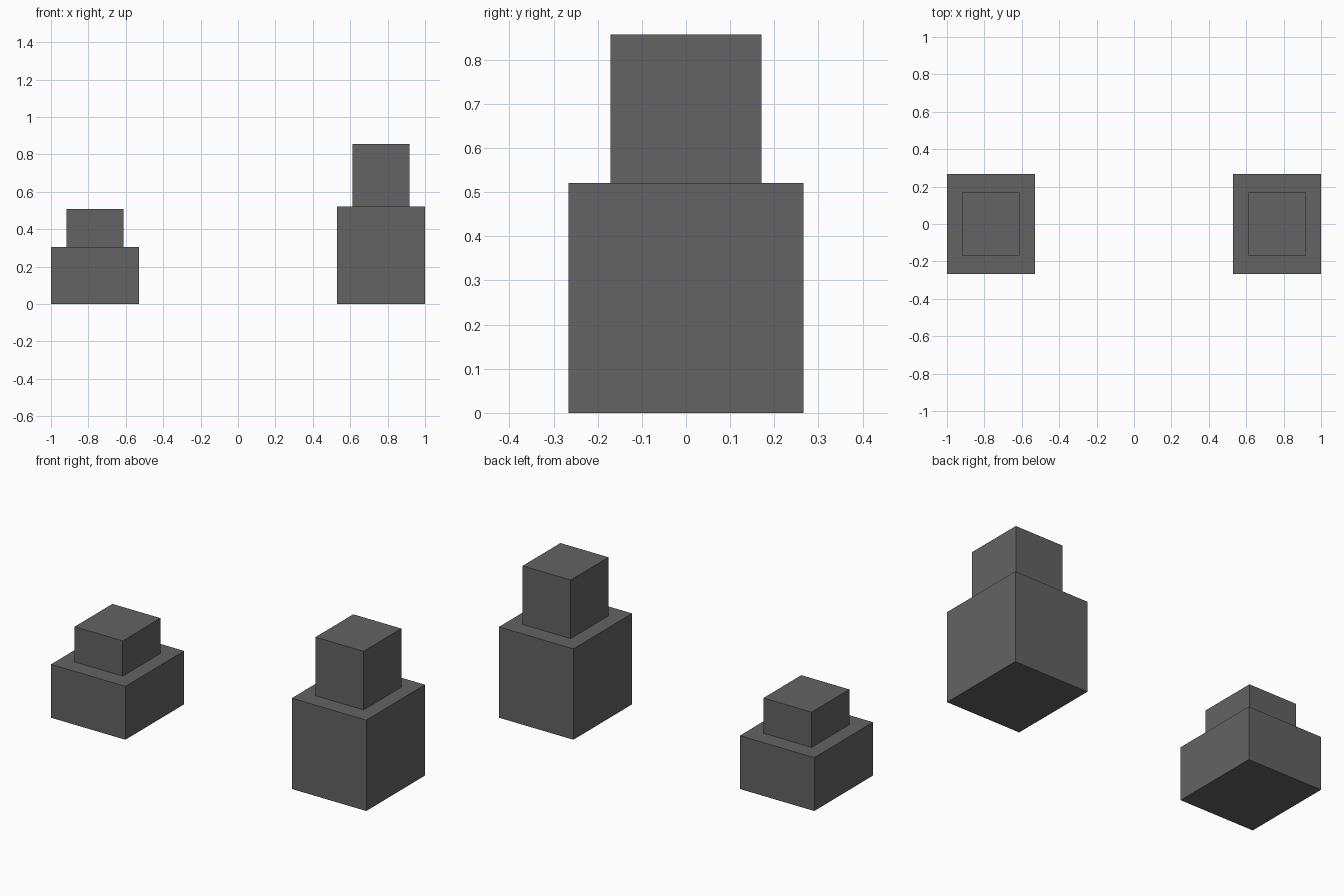
import bpy

if "Cube" in bpy.data.objects:
    bpy.data.objects.remove(bpy.data.objects["Cube"])

gray = bpy.data.materials.new("dark_gray")
gray.diffuse_color = (0.125, 0.125, 0.125, 1.0)
gray.use_nodes = True
gray.node_tree.nodes["Principled BSDF"].inputs["Base Color"].default_value = gray.diffuse_color


def block(name, x, z0, z1, width, depth):
    """Box centred on y = 0, spanning z0 to z1."""
    bpy.ops.mesh.primitive_cube_add(size=1, location=(x, 0, (z0 + z1) / 2))
    ob = bpy.context.object
    ob.name = name
    ob.scale = (width, depth, z1 - z0)
    bpy.ops.object.transform_apply(location=False, rotation=False, scale=True)
    ob.data.materials.append(gray)


# Two stepped pedestals: a wide base with a narrower block on top
for side, x, base_top, cap_top in (("short", -0.764, 0.306, 0.508),
                                   ("tall", 0.764, 0.521, 0.857)):
    block(side + "_base", x, 0, base_top, 0.472, 0.532)
    block(side + "_upper_block", x, base_top, cap_top, 0.305, 0.342)
